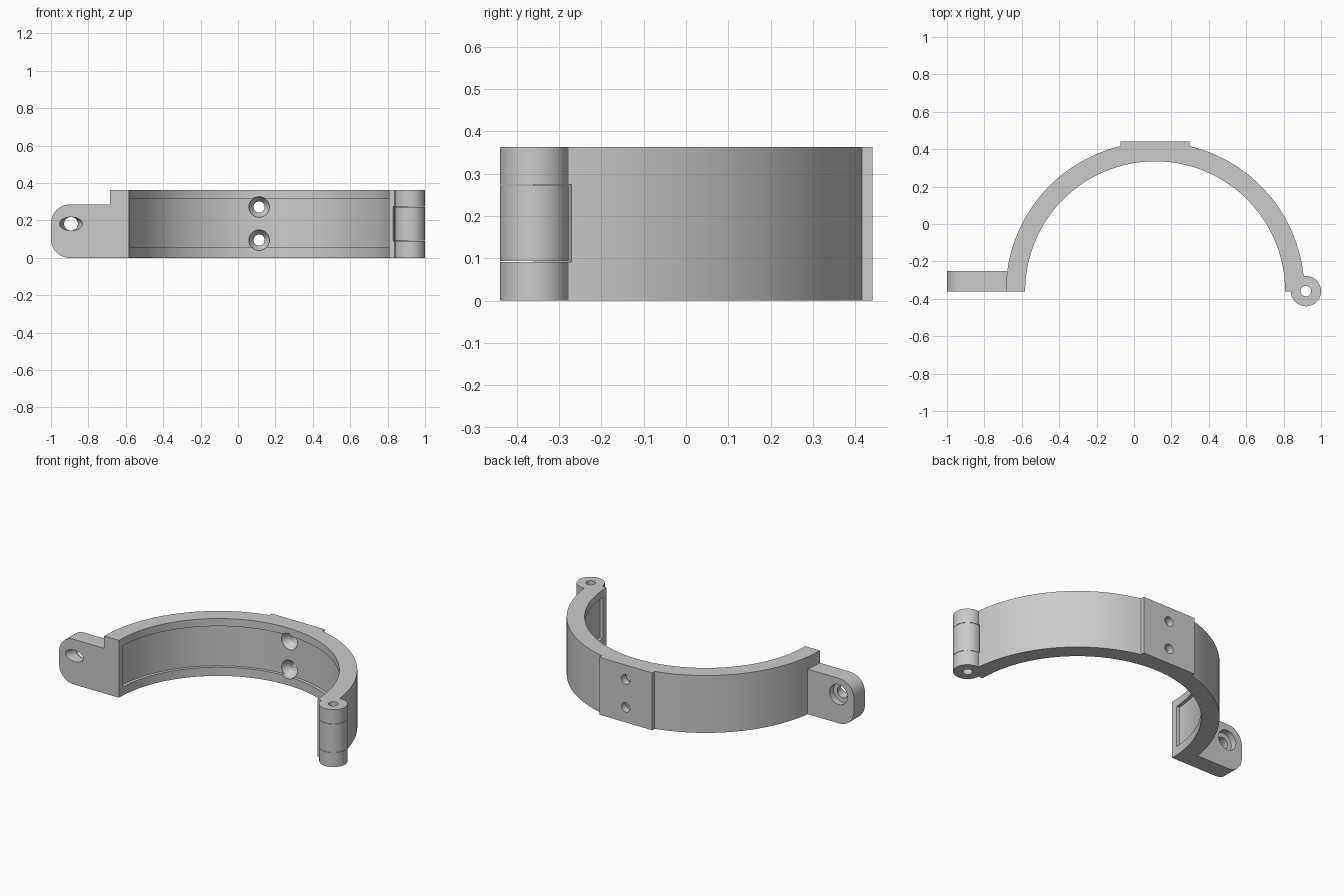
import bpy, bmesh
from math import sin, cos, pi, radians

if "Cube" in bpy.data.objects:
    bpy.data.objects.remove(bpy.data.objects["Cube"])

grey = bpy.data.materials.new("plain grey")
grey.use_nodes = True
grey.diffuse_color = (0.6, 0.6, 0.6, 1)
grey.node_tree.nodes["Principled BSDF"].inputs["Base Color"].default_value = (0.6, 0.6, 0.6, 1)

CX, CY = 0.113, -0.36          # band centre
R_OUT, R_IN = 0.798, 0.695
H = 0.363                      # band height
HX, HY, HR = 0.919, -0.359, 0.081   # hinge axis and radius


def arc(cx, cy, rx, a0, a1, n, ry=None):
    """Points along an arc, angles in degrees."""
    ry = rx if ry is None else ry
    angles = [radians(a0 + (a1 - a0) * i / n) for i in range(n + 1)]
    return [(cx + rx * cos(a), cy + ry * sin(a)) for a in angles]


def circle(cx, cy, rx, ry=None, n=48):
    return arc(cx, cy, rx, 0, 360, n, ry)[:-1]


def loft(name, sections, axis="Z"):
    """Capped solid through sections of (position along axis, outline)."""
    bm = bmesh.new()
    rings = []
    for pos, outline in sections:
        rings.append([bm.verts.new((u, v, pos) if axis == "Z" else (u, pos, v))
                      for u, v in outline])
    n = len(rings[0])
    for a, b in zip(rings, rings[1:]):
        for i in range(n):
            j = (i + 1) % n
            bm.faces.new((a[i], a[j], b[j], b[i]))
    bm.faces.new(rings[0][::-1])
    bm.faces.new(rings[-1])
    bmesh.ops.recalc_face_normals(bm, faces=bm.faces)
    mesh = bpy.data.meshes.new(name)
    bm.to_mesh(mesh)
    bm.free()
    mesh.materials.append(grey)
    obj = bpy.data.objects.new(name, mesh)
    bpy.context.collection.objects.link(obj)
    return obj


def prism(name, outline, lo, hi, axis="Z"):
    return loft(name, [(lo, outline), (hi, outline)], axis)


def combine(target, tool, operation):
    """Apply a boolean and discard the tool."""
    mod = target.modifiers.new("bool", "BOOLEAN")
    mod.operation, mod.object, mod.solver = operation, tool, "EXACT"
    bpy.context.view_layer.objects.active = target
    bpy.ops.object.modifier_apply(modifier=mod.name)
    bpy.data.objects.remove(tool)


def half_ring(r_in, r_out, trim):
    return (arc(CX, CY, r_out, trim, 180 - trim, 96)
            + arc(CX, CY, r_in, 180 - trim, trim, 96))


# Half-round band
band = prism("clamp_band", half_ring(R_IN, R_OUT, 0), 0, H)

# Flat mounting pad at the back
pad = [(CX - 0.185, 0.38), (CX + 0.185, 0.38), (CX + 0.185, 0.441), (CX - 0.185, 0.441)]
combine(band, prism("back_pad", pad, 0, H), "UNION")

# Rounded bolt lug
lug = ([(-0.62, 0), (-0.62, 0.285)] + arc(-0.9, 0.185, 0.1, 90, 180, 16)
       + arc(-0.9, 0.1, 0.1, 180, 270, 16))
combine(band, prism("bolt_lug", lug, CY, -0.25, "Y"), "UNION")

# Hinge barrel, with a clearance gap for the middle knuckle
combine(band, prism("hinge_barrel", circle(HX, HY, HR, n=64), 0, H), "UNION")
combine(band, prism("gap", circle(HX, HY, HR + 0.008, n=64), 0.091, 0.274), "DIFFERENCE")

# Shallow liner recess inside the band
combine(band, prism("recess", half_ring(0.6, R_IN + 0.02, 3.3), 0.055, 0.315), "DIFFERENCE")

# Countersunk screw holes through the pad
for z in (0.095, 0.272):
    sink = [(y, circle(CX, z, r)) for y, r in
            ((0.25, 0.055), (0.36, 0.055), (0.4, 0.03), (0.5, 0.03))]
    combine(band, loft("screw_hole", sink, "Y"), "DIFFERENCE")

# Bolt hole in the lug: wide slot in front, round counterbore behind
bolt = [(y, circle(-0.893, 0.182, rx, rz)) for y, rx, rz in
        ((-0.37, 0.065, 0.036), (-0.36, 0.062, 0.036), (-0.3, 0.037, 0.036),
         (-0.29, 0.037, 0.036), (-0.289, 0.063, 0.063), (-0.2, 0.063, 0.063))]
combine(band, loft("bolt_hole", bolt, "Y"), "DIFFERENCE")

# Separate middle knuckle
knuckle = prism("middle_knuckle", circle(HX, HY, HR, n=64), 0.093, 0.272)

# Pin hole through the whole hinge
for part in (band, knuckle):
    combine(part, prism("pin_hole", circle(HX, HY, 0.028), -0.1, 0.5), "DIFFERENCE")

# Smooth curves, crisp edges
bpy.ops.object.select_all(action="DESELECT")
for part in (band, knuckle):
    part.select_set(True)
bpy.context.view_layer.objects.active = band
bpy.ops.object.shade_smooth_by_angle(angle=radians(25))
